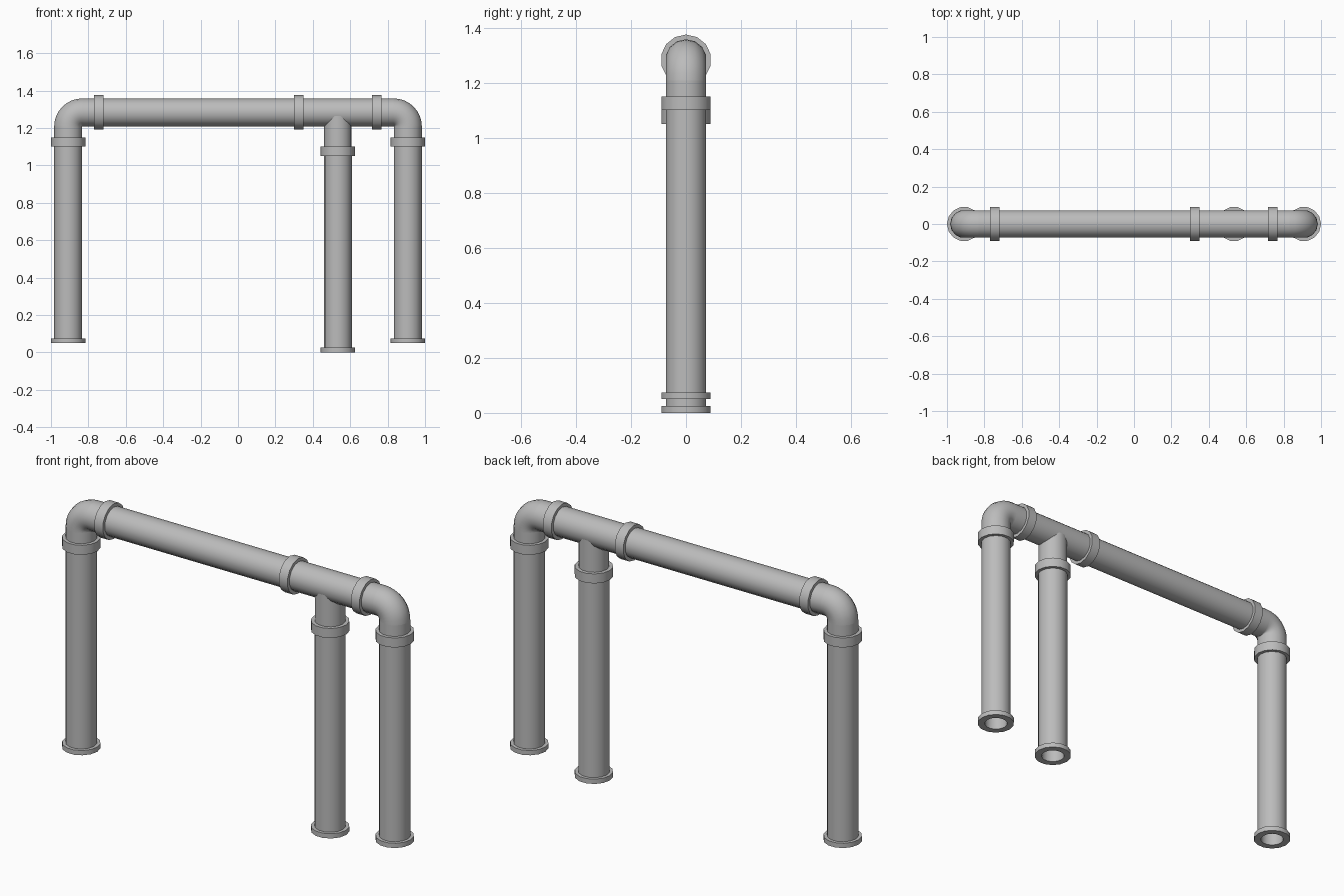
import bpy, bmesh, math
from mathutils import Matrix, Vector

if "Cube" in bpy.data.objects:
    bpy.data.objects.remove(bpy.data.objects["Cube"], do_unlink=True)

metal = bpy.data.materials.new("grey_metal")
metal.use_nodes = True
GREY = (0.5, 0.5, 0.5, 1)
metal.diffuse_color = GREY
metal.node_tree.nodes["Principled BSDF"].inputs["Base Color"].default_value = GREY

SIDES = 14
PIPE, BORE, COLLAR = 0.075, 0.057, 0.092
TOP, LEG = 1.283, 0.908      # height of the crossbar, offset of the outer legs
BEND = 0.0755                # centreline radius of the elbows


def sweep(name, stations, outer, inner, angle=35):
    """Hollow tube through (centre, side axis) stations lying in the xz plane."""
    bm = bmesh.new()
    loops = []
    for centre, axis in stations:
        pair = []
        for radius in (outer, inner):
            ring = []
            for i in range(SIDES):
                a = math.tau * i / SIDES
                offset = Vector(axis) * math.cos(a) + Vector((0, 1, 0)) * math.sin(a)
                ring.append(bm.verts.new(Vector(centre) + offset * radius))
            pair.append(ring)
        loops.append(pair)

    def bridge(a, b):
        for i in range(SIDES):
            j = (i + 1) % SIDES
            bm.faces.new((a[i], a[j], b[j], b[i]))

    for (o1, i1), (o2, i2) in zip(loops, loops[1:]):
        bridge(o1, o2)
        bridge(i2, i1)
    bridge(loops[0][1], loops[0][0])
    bridge(loops[-1][0], loops[-1][1])
    bmesh.ops.recalc_face_normals(bm, faces=bm.faces)
    mesh = bpy.data.meshes.new(name)
    bm.to_mesh(mesh)
    bm.free()
    mesh.materials.append(metal)
    obj = bpy.data.objects.new(name, mesh)
    bpy.context.collection.objects.link(obj)
    bpy.ops.object.select_all(action='DESELECT')
    obj.select_set(True)
    bpy.context.view_layer.objects.active = obj
    bpy.ops.object.shade_smooth_by_angle(angle=math.radians(angle))
    return obj


def upright(name, x, z0, z1, outer, inner=BORE):
    return sweep(name, [((x, 0, z), (1, 0, 0)) for z in (z0, z1)], outer, inner)


def level(name, x0, x1, outer, inner=BORE):
    return sweep(name, [((x, 0, TOP), (0, 0, 1)) for x in (x0, x1)], outer, inner)


# Outer legs with foot flanges, upper collars and elbows
corner_z = TOP - BEND
for side, s in (("right", -1), ("left", 1)):
    x = s * LEG
    upright(side + "_leg", x, 0.055, corner_z, PIPE)
    upright(side + "_foot_flange", x, 0.05, 0.075, COLLAR)
    upright(side + "_leg_collar", x, 1.10, 1.15, COLLAR, PIPE - 0.003)
    cx = s * (LEG - BEND)
    path = []
    for k in range(9):
        a = math.pi / 2 * k / 8
        d = Vector((s * math.cos(a), 0, math.sin(a)))
        path.append((Vector((cx, 0, corner_z)) + d * BEND, d))
    sweep(side + "_elbow", path, PIPE, BORE, 40)

# Crossbar and its collars
level("crossbar", BEND - LEG, LEG - BEND, PIPE)
for name, x in (("right_bar_collar", -0.745),
                ("tee_right_collar", 0.325), ("tee_left_collar", 0.742)):
    level(name, x - 0.025, x + 0.025, COLLAR, PIPE - 0.003)

# Middle leg joining the crossbar as a tee
TEE = 0.534
upright("middle_leg", TEE, 0.005, 1.075, PIPE)
upright("tee_branch", TEE, 1.075, TOP, PIPE - 0.0015)
upright("middle_foot_flange", TEE, 0, 0.025, COLLAR)
upright("middle_leg_collar", TEE, 1.05, 1.10, COLLAR, PIPE - 0.003)
